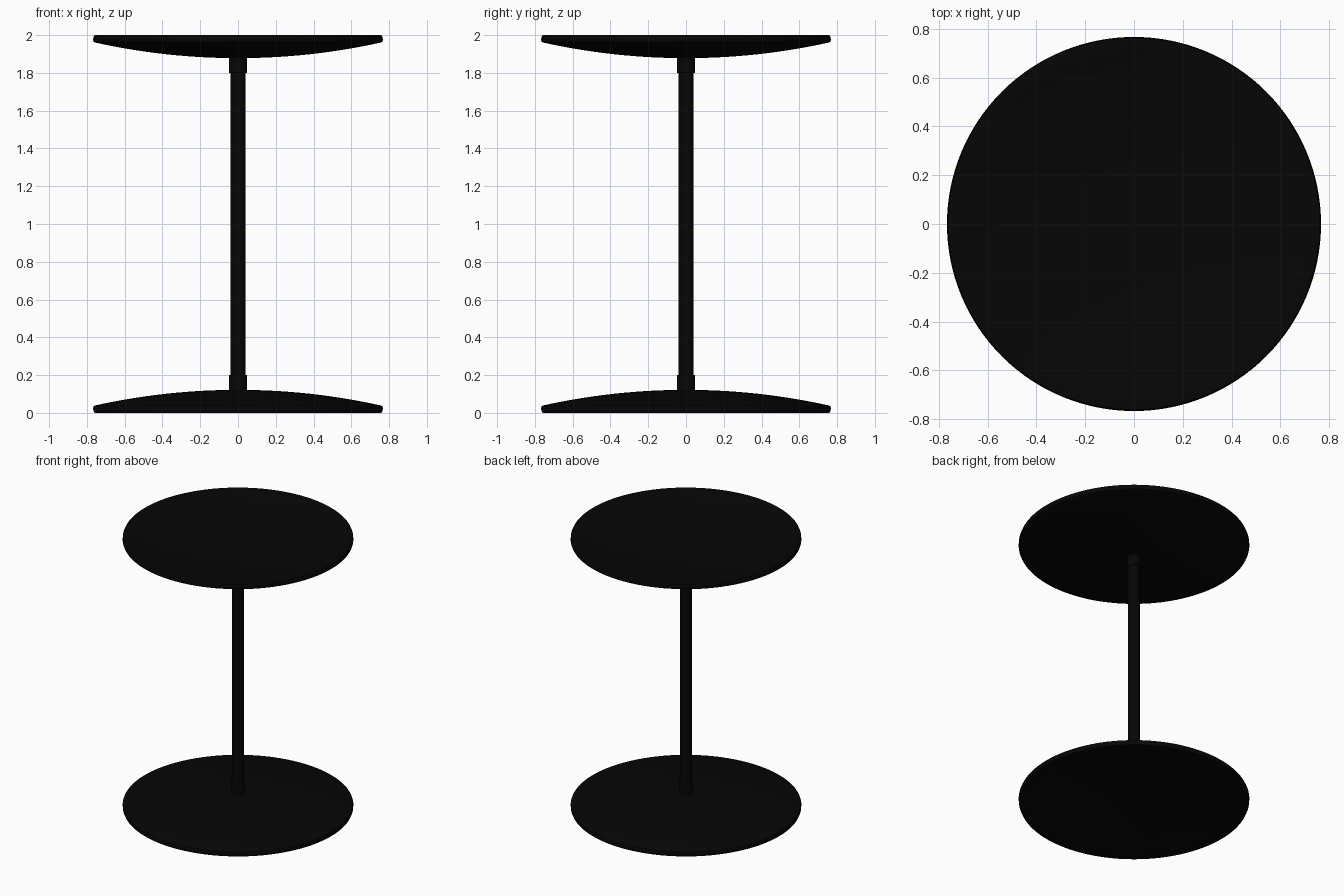
import bpy, bmesh, math

if "Cube" in bpy.data.objects:
    bpy.data.objects.remove(bpy.data.objects["Cube"])

black = bpy.data.materials.new("matte_black")
black.diffuse_color = (0.0018, 0.0018, 0.0018, 1)
black.use_nodes = True
black.node_tree.nodes["Principled BSDF"].inputs["Base Color"].default_value = black.diffuse_color


def lathe(name, profile, flip=False, steps=128):
    """Spin an (r, z) profile around z; flip mirrors it about z = 1."""
    bm = bmesh.new()
    pts = [bm.verts.new((r, 0, 2 - z if flip else z)) for r, z in profile]
    edges = [bm.edges.new(pair) for pair in zip(pts, pts[1:])]
    bmesh.ops.spin(bm, geom=pts + edges, cent=(0, 0, 0), axis=(0, 0, 1),
                   angle=2 * math.pi, steps=steps)
    bmesh.ops.remove_doubles(bm, verts=bm.verts, dist=1e-5)
    bmesh.ops.recalc_face_normals(bm, faces=bm.faces)
    mesh = bpy.data.meshes.new(name)
    bm.to_mesh(mesh)
    bm.free()
    obj = bpy.data.objects.new(name, mesh)
    bpy.context.collection.objects.link(obj)
    mesh.materials.append(black)
    bpy.ops.object.select_all(action='DESELECT')
    obj.select_set(True)
    bpy.context.view_layer.objects.active = obj
    bpy.ops.object.shade_smooth_by_angle(angle=math.radians(40))
    return obj


def cap(rim_r, rim_z, top_z, n=16):
    """Spherical arc from the rim up to the axis."""
    sag = top_z - rim_z
    R = (rim_r ** 2 + sag ** 2) / (2 * sag)
    radii = [rim_r * (1 - i / n) for i in range(n + 1)]
    return [(r, top_z - R + math.sqrt(R * R - r * r)) for r in radii]


# Curved dish shell: hollow inner face, rounded rim, domed outer face
inner = cap(0.756, 0.0, 0.085)[::-1]
rim = [(0.762, 0.002), (0.766, 0.012), (0.767, 0.028), (0.764, 0.036)]
dish = inner + rim + cap(0.758, 0.039, 0.122)

# Collar sleeve with tiny edge bevel
collar = [(0, 0.10), (0.048, 0.10), (0.048, 0.198), (0.046, 0.2), (0, 0.2)]

# Base and tabletop, each with its collar
for part, flip in (("base", False), ("tabletop", True)):
    lathe(part, dish, flip)
    lathe(part + "_collar", collar, flip, 48)

# Central post
lathe("post", [(0, 0.11), (0.04, 0.11), (0.04, 1.89), (0, 1.89)], steps=48)
